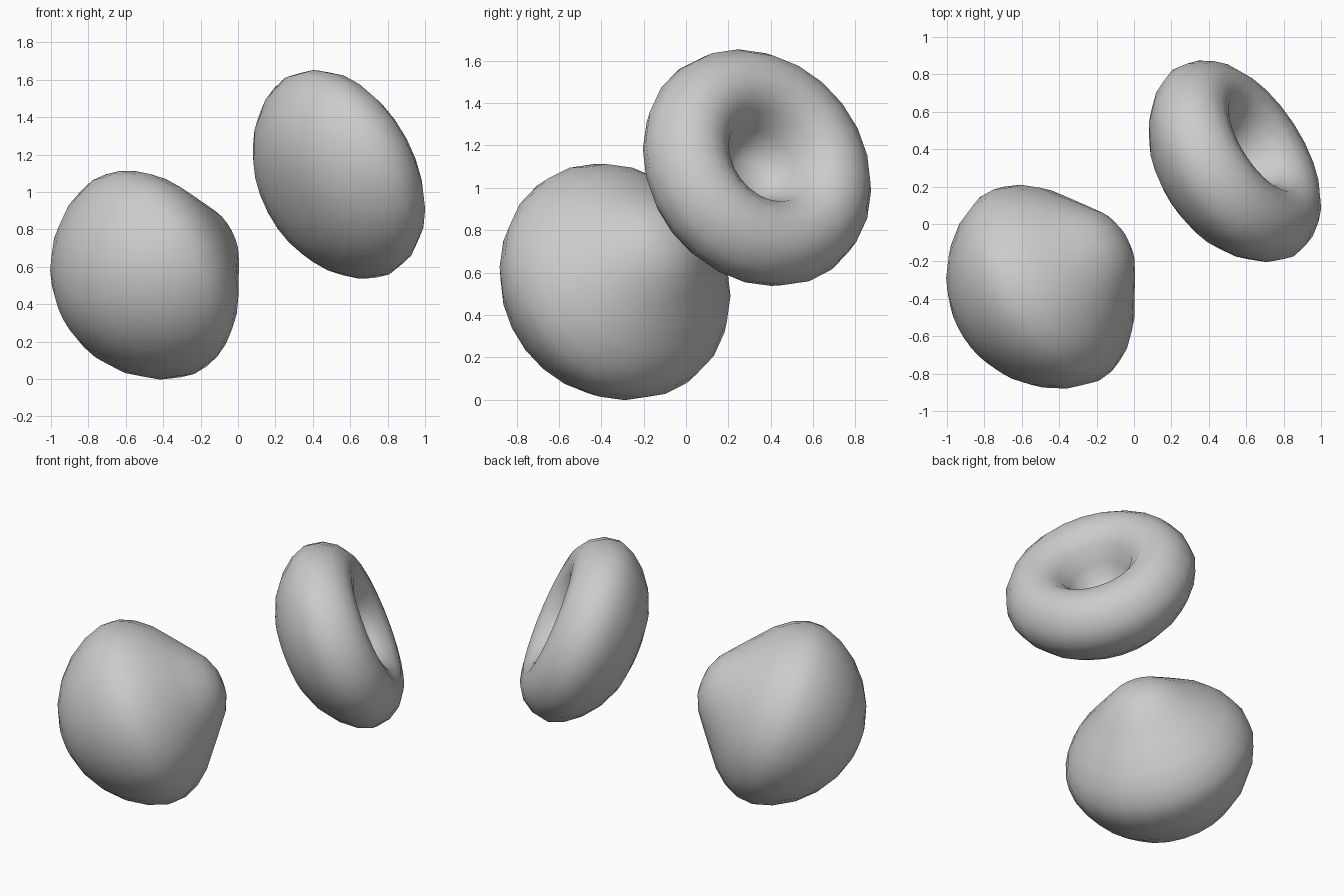
import bpy, bmesh, math
from mathutils import Vector

if "Cube" in bpy.data.objects:
    bpy.data.objects.remove(bpy.data.objects["Cube"])

# Both bodies are turned around the same tilted axis
AXIS = Vector((0.77, 0.50, 0.40)).normalized()
SIDES = 24


def turned(name, profile, centre):
    """Revolve (along, radius) points around AXIS and centre the bounds."""
    q = AXIS.to_track_quat('Z', 'Y')
    bm = bmesh.new()
    rings = []
    for h, r in profile:
        if r == 0:
            rings.append([bm.verts.new(q @ Vector((0, 0, h)))] * SIDES)
            continue
        ring = []
        for i in range(SIDES):
            a = 2 * math.pi * i / SIDES
            ring.append(bm.verts.new(q @ Vector((r * math.cos(a), r * math.sin(a), h))))
        rings.append(ring)
    for lo, hi in zip(rings, rings[1:]):
        for i in range(SIDES):
            j = (i + 1) % SIDES
            corners = list(dict.fromkeys((lo[i], lo[j], hi[j], hi[i])))
            bm.faces.new(corners).smooth = True
    bmesh.ops.recalc_face_normals(bm, faces=bm.faces[:])
    mid = Vector([(min(v.co[k] for v in bm.verts) + max(v.co[k] for v in bm.verts)) / 2
                  for k in range(3)])
    bmesh.ops.translate(bm, verts=bm.verts[:], vec=-mid)
    me = bpy.data.meshes.new(name)
    bm.to_mesh(me)
    bm.free()
    ob = bpy.data.objects.new(name, me)
    ob.location = centre
    bpy.context.collection.objects.link(ob)
    return ob


# Rounded body with a blunt cone pointing at the dimpled cap
turned("pointed_body", [
    (-0.505, 0), (-0.49, 0.12), (-0.445, 0.25), (-0.37, 0.37), (-0.27, 0.47),
    (-0.15, 0.545), (-0.03, 0.585), (0.06, 0.58), (0.15, 0.54), (0.24, 0.47),
    (0.33, 0.365), (0.41, 0.27), (0.48, 0.185), (0.52, 0.10), (0.535, 0)],
    (-0.50, -0.335, 0.555))

# Domed cap with a round dimple on its far side
turned("dimpled_cap", [
    (-0.35, 0), (-0.34, 0.14), (-0.315, 0.27), (-0.26, 0.39), (-0.18, 0.49),
    (-0.09, 0.56), (0.0, 0.595), (0.09, 0.58), (0.17, 0.53), (0.22, 0.46),
    (0.235, 0.38), (0.215, 0.30), (0.15, 0.23), (0.05, 0.18), (-0.03, 0.14),
    (-0.07, 0.08), (-0.08, 0)],
    (0.54, 0.335, 1.095))
